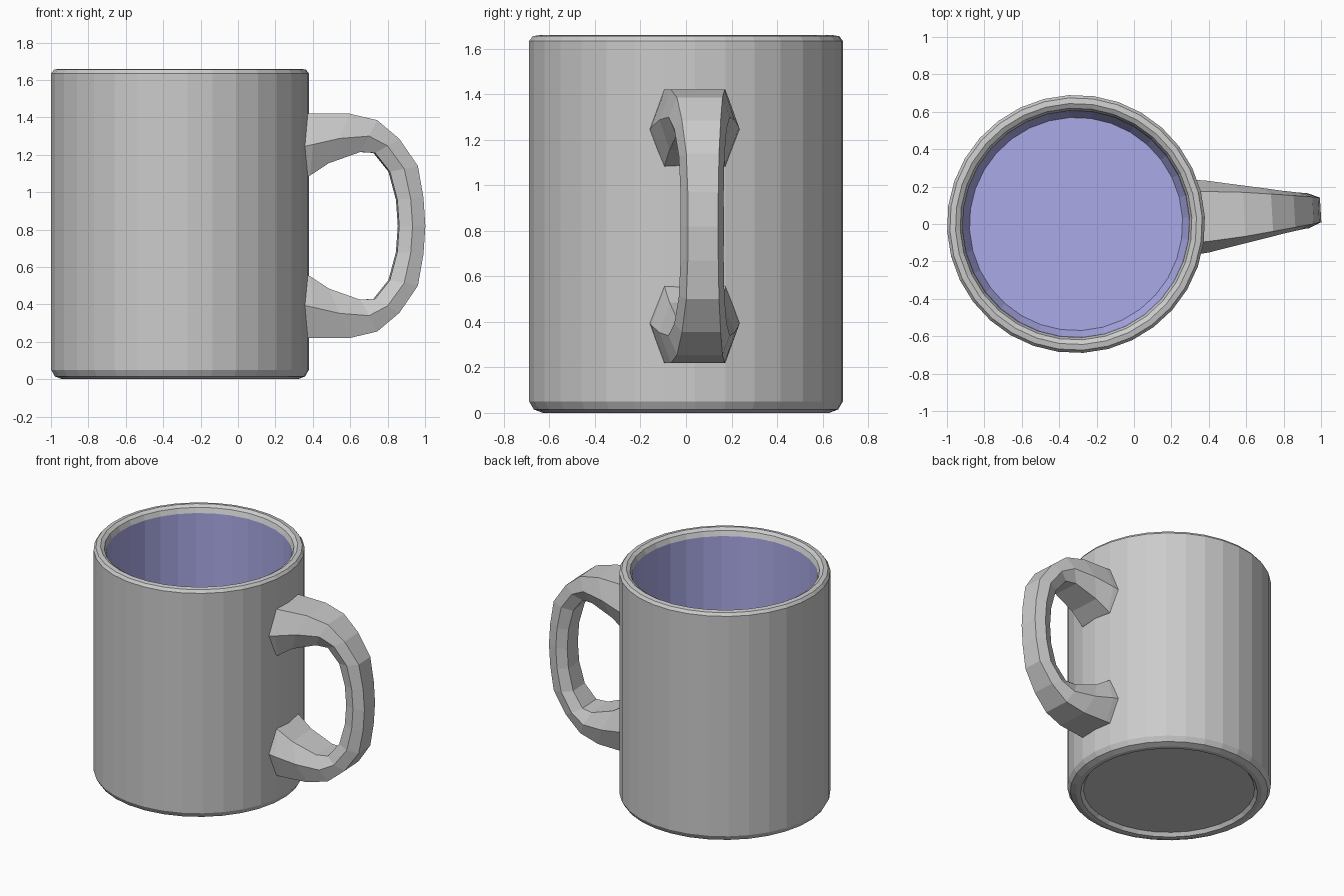
import bpy, bmesh, math
from mathutils import Matrix

if "Cube" in bpy.data.objects:
    bpy.data.objects.remove(bpy.data.objects["Cube"])

SIDES = 32
PLACE = Matrix.Translation((-0.31, 0, 0)) @ Matrix.Rotation(math.radians(3.3), 4, 'Z')


def finish(bm, name, mats=()):
    bmesh.ops.recalc_face_normals(bm, faces=bm.faces)
    bm.transform(PLACE)
    mesh = bpy.data.meshes.new(name)
    bm.to_mesh(mesh)
    bm.free()
    for m in mats:
        mesh.materials.append(m)
    obj = bpy.data.objects.new(name, mesh)
    bpy.context.collection.objects.link(obj)
    return obj


def loft(bm, rings, material_of=lambda i: 0):
    """Skin a list of vertex rings and cap both ends."""
    n = len(rings[0])
    rows = [[bm.verts.new(p) for p in ring] for ring in rings]
    for i, (a, b) in enumerate(zip(rows, rows[1:])):
        for k in range(n):
            j = (k + 1) % n
            bm.faces.new((a[k], a[j], b[j], b[k])).material_index = material_of(i)
    bm.faces.new(rows[0])
    bm.faces.new(rows[-1]).material_index = material_of(len(rows) - 1)


def material(name, color):
    m = bpy.data.materials.new(name)
    m.diffuse_color = color
    m.use_nodes = True
    m.node_tree.nodes["Principled BSDF"].inputs["Base Color"].default_value = m.diffuse_color
    return m


# Cup: one profile from the recessed base, up the wall, over the rim, down inside
profile = [(0.58, 0.025), (0.60, 0.0), (0.63, 0.0), (0.67, 0.015), (0.69, 0.05),
           (0.69, 1.635), (0.675, 1.655), (0.645, 1.66), (0.62, 1.645),
           (0.607, 1.61), (0.603, 0.15), (0.57, 0.09)]
INSIDE = 9
angles = [2 * math.pi * k / SIDES for k in range(SIDES)]
bm = bmesh.new()
loft(bm, [[(r * math.cos(a), r * math.sin(a), z) for a in angles] for r, z in profile],
     lambda i: 1 if i >= INSIDE else 0)
finish(bm, "cup", [material("grey_glaze", (0.8, 0.8, 0.8, 1)),
                   material("blue_glaze", (0.4, 0.4, 0.8, 1))])

# Handle: hexagonal section; outer x, z, inner x, z, ridge half width, flat half width
MID_Z = 0.82
stations = [(0.32, 1.42, 0.32, 1.06, 0.20, 0.137),
            (0.40, 1.42, 0.38, 1.09, 0.193, 0.133),
            (0.59, 1.42, 0.48, 1.155, 0.165, 0.118),
            (0.74, 1.385, 0.65, 1.215, 0.135, 0.10),
            (0.86, 1.285, 0.73, 1.21, 0.115, 0.085),
            (0.96, 1.14, 0.81, 1.11, 0.10, 0.072),
            (0.99, 0.97, 0.85, 0.96, 0.095, 0.067),
            (1.0, 0.82, 0.86, 0.82, 0.095, 0.066)]
lower = [(ox, 2 * MID_Z - oz, ix, 2 * MID_Z - iz, w, f)
         for ox, oz, ix, iz, w, f in reversed(stations[:-1])]
rings = []
for ox, oz, ix, iz, w, f in stations + lower:
    mx, mz = (ox + ix) / 2, (oz + iz) / 2
    section = [(ox, -f, oz), (ox, f, oz), (mx, w, mz), (ix, f, iz), (ix, -f, iz), (mx, -w, mz)]
    rings.append([(x + 0.31, y, z) for x, y, z in section])
bm = bmesh.new()
loft(bm, rings)
finish(bm, "handle")
